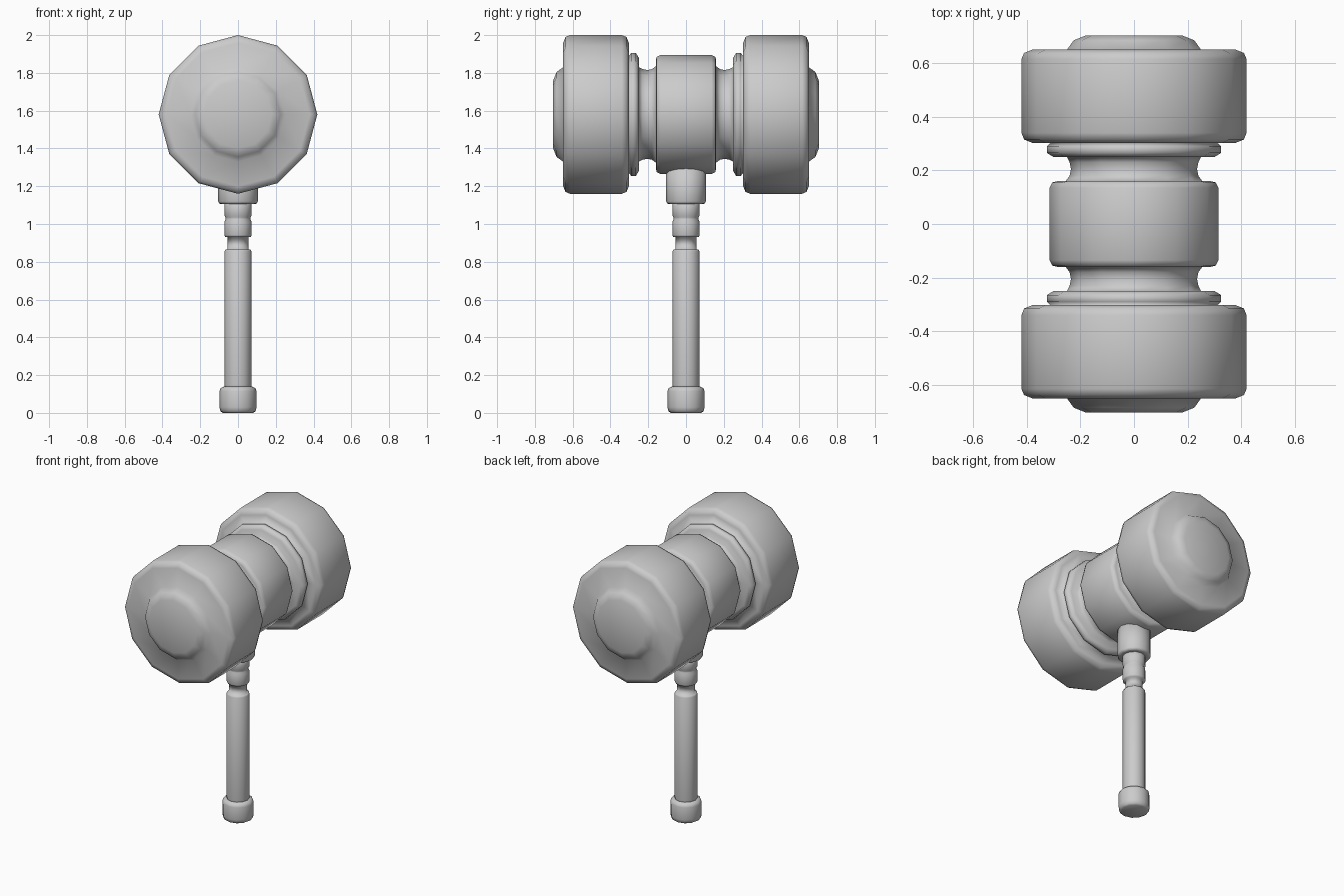
import bpy
import bmesh
from math import cos, sin, pi
from mathutils import Matrix

cube = bpy.data.objects.get("Cube")
if cube:
    bpy.data.objects.remove(cube)

grey = bpy.data.materials.new("plain_grey")
grey.use_nodes = True
COLOUR = (0.6, 0.6, 0.6, 1)
grey.diffuse_color = COLOUR
grey.node_tree.nodes["Principled BSDF"].inputs["Base Color"].default_value = COLOUR

SIDES = 12
HEAD_Z = 1.58


def lathe(name, profile, matrix=Matrix()):
    """Revolve (radius, height) points about z into a closed, smooth solid."""
    bm = bmesh.new()
    rings = []
    for r, h in profile:
        rings.append([bm.verts.new((r * cos(2 * pi * i / SIDES), r * sin(2 * pi * i / SIDES), h))
                      for i in range(SIDES)])
    for low, high in zip(rings, rings[1:]):
        for i in range(SIDES):
            j = (i + 1) % SIDES
            bm.faces.new((low[i], low[j], high[j], high[i]))
    bm.faces.new(rings[0][::-1])
    bm.faces.new(rings[-1])
    bm.transform(matrix)
    bmesh.ops.recalc_face_normals(bm, faces=bm.faces)
    for f in bm.faces:
        f.smooth = True
    mesh = bpy.data.meshes.new(name)
    bm.to_mesh(mesh)
    bm.free()
    mesh.materials.append(grey)
    obj = bpy.data.objects.new(name, mesh)
    bpy.context.collection.objects.link(obj)
    return obj


# Hammer head: one half profile, mirrored about the middle
half = [(0.315, 0.135), (0.305, 0.155), (0.285, 0.16), (0.255, 0.16),
        (0.24, 0.18), (0.235, 0.205), (0.24, 0.23), (0.25, 0.25),
        (0.3, 0.25), (0.325, 0.265), (0.325, 0.29), (0.31, 0.303),
        (0.38, 0.303), (0.41, 0.315), (0.42, 0.34),
        (0.42, 0.615), (0.41, 0.638), (0.38, 0.65),
        (0.25, 0.65), (0.225, 0.685), (0.18, 0.703)]
profile = [(r, -y) for r, y in reversed(half)] + half
lathe("hammer_head", profile,
      Matrix.Translation((0, 0, HEAD_Z)) @ Matrix.Rotation(-pi / 2, 4, "X"))

# Handle: grip, groove and bands up to the socket
lathe("handle", [(0.065, 0.1), (0.072, 0.15), (0.072, 0.855), (0.066, 0.865),
                 (0.055, 0.865), (0.055, 0.93), (0.068, 0.932), (0.072, 0.942),
                 (0.072, 1.012), (0.066, 1.025), (0.066, 1.035), (0.072, 1.045),
                 (0.072, 1.14)])

# Pommel at the foot of the handle
lathe("pommel", [(0.08, 0), (0.093, 0.008), (0.098, 0.03), (0.098, 0.115),
                 (0.093, 0.13), (0.075, 0.14)])

# Socket joining the handle to the head
lathe("socket", [(0.085, 1.105), (0.1, 1.108), (0.105, 1.12), (0.105, 1.32)])
